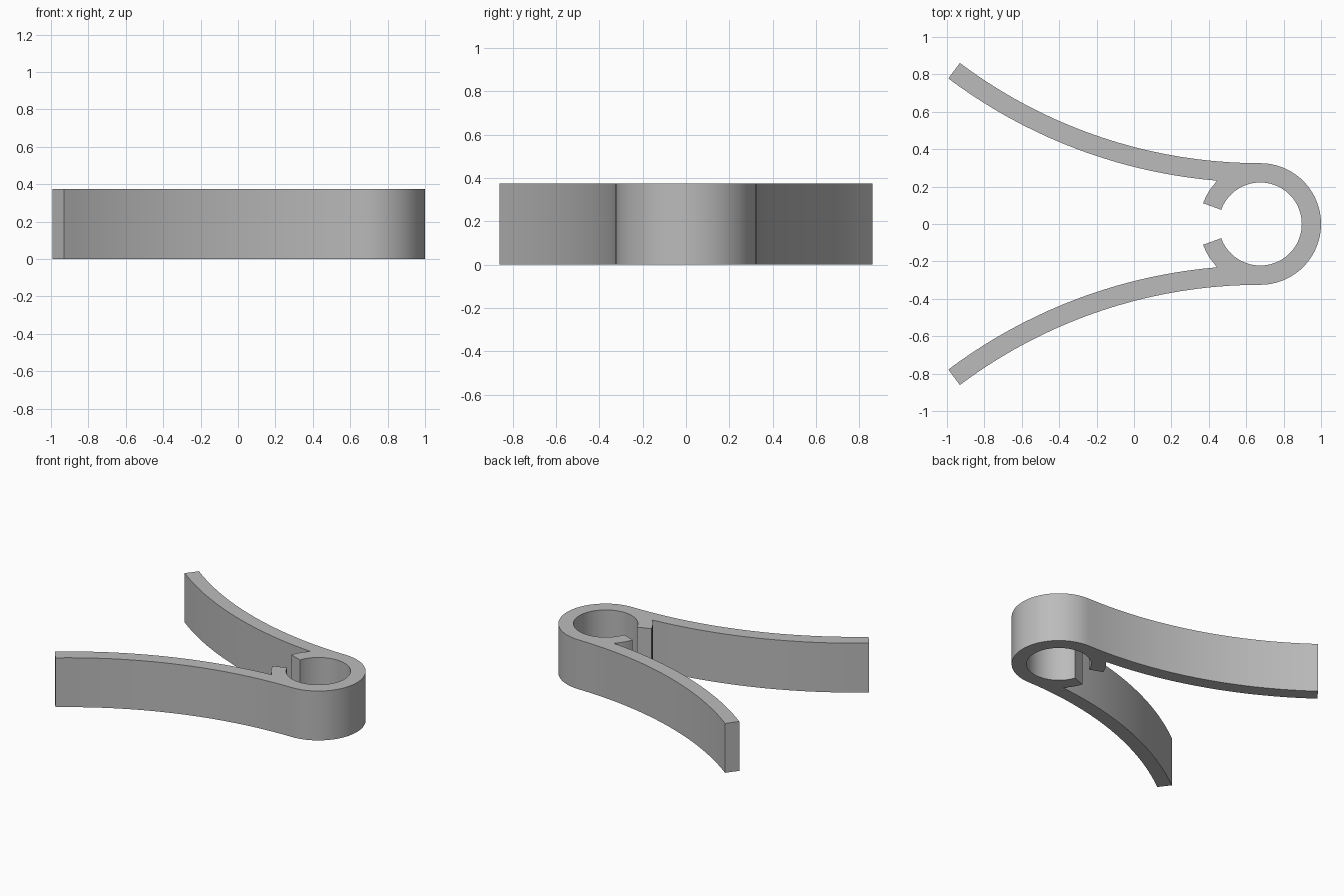
import bpy, bmesh
from math import sin, cos, atan2, radians, degrees
from mathutils import Vector

cube = bpy.data.objects.get("Cube")
if cube:
    bpy.data.objects.remove(cube)

HEIGHT = 0.375
CX, R_OUT, R_IN = 0.675, 0.325, 0.222      # ring
ARM_R = 2.675                              # radius of the flared arm
THICK = R_OUT - R_IN


def arc(cx, cy, r, a0, a1, n):
    """Points along an arc, angles in degrees."""
    angles = [radians(a0 + (a1 - a0) * i / n) for i in range(n + 1)]
    return [Vector((cx + r * cos(a), cy + r * sin(a), 0)) for a in angles]


# Half outline: ring, arm out, arm back, curled lip, bore
arm_cy = R_OUT + ARM_R
tip = 270 - 36.9
root = 270 - 4.8
arm_out = arc(CX, arm_cy, ARM_R, 270, tip, 20)
arm_back = arc(CX, arm_cy, ARM_R + THICK, tip, root, 20)
corner = arm_back[-1]
corner_angle = degrees(atan2(corner.y, corner.x - CX))
half = (arc(CX, 0, R_OUT, 0, 90, 24)
        + arm_out[1:]
        + arm_back
        + arc(CX, 0, R_OUT, corner_angle, 160, 8)[1:]
        + arc(CX, 0, R_IN, 160, 0, 40))

# Mirror the half to close the outline
outline = half + [Vector((p.x, -p.y, 0)) for p in reversed(half[1:-1])]

# Extrude the closed profile upward
bm = bmesh.new()
base = bm.faces.new([bm.verts.new(p) for p in outline])
top = bmesh.ops.extrude_face_region(bm, geom=[base], use_keep_orig=True)["geom"]
bmesh.ops.translate(bm, vec=(0, 0, HEIGHT),
                    verts=[v for v in top if isinstance(v, bmesh.types.BMVert)])
bmesh.ops.recalc_face_normals(bm, faces=bm.faces)
bmesh.ops.triangulate(bm, faces=[f for f in bm.faces if len(f.verts) > 4])
mesh = bpy.data.meshes.new("spring_clip")
bm.to_mesh(mesh)
bm.free()
clip = bpy.data.objects.new("spring_clip", mesh)
bpy.context.collection.objects.link(clip)

# Plain grey material
grey = bpy.data.materials.new("plain_grey")
grey.use_nodes = True
colour = (0.5, 0.5, 0.5, 1)
grey.diffuse_color = colour
grey.node_tree.nodes["Principled BSDF"].inputs["Base Color"].default_value = colour
mesh.materials.append(grey)

# Smooth the curved walls, keep the rims sharp
bpy.ops.object.select_all(action='DESELECT')
clip.select_set(True)
bpy.context.view_layer.objects.active = clip
bpy.ops.object.shade_smooth_by_angle(angle=radians(30))
